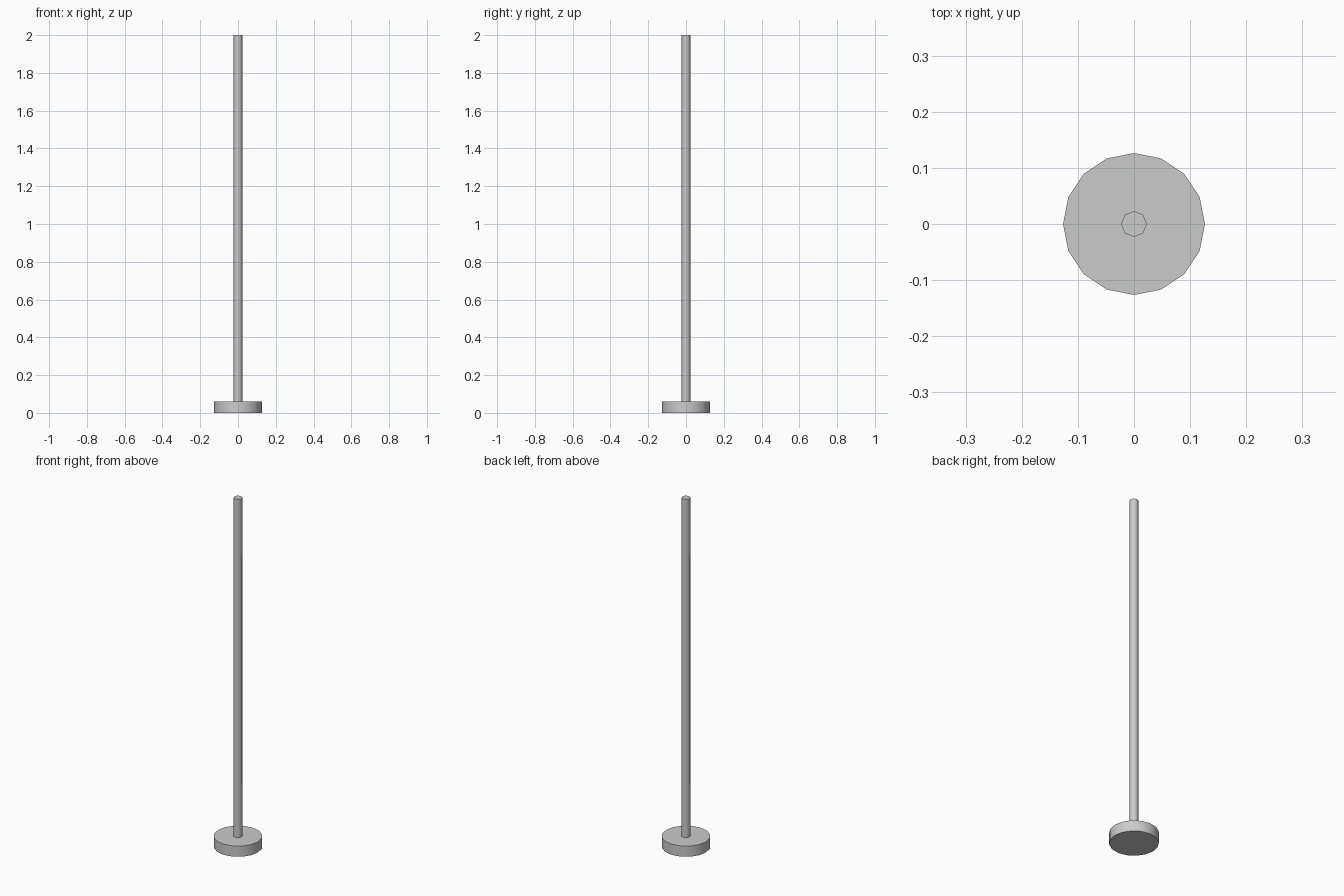
import bpy
import math

if "Cube" in bpy.data.objects:
    bpy.data.objects.remove(bpy.data.objects["Cube"])


def cylinder(name, sides, radius, z0, z1):
    bpy.ops.mesh.primitive_cylinder_add(
        vertices=sides, radius=radius, depth=z1 - z0,
        location=(0, 0, (z0 + z1) / 2))
    obj = bpy.context.object
    obj.name = name
    bpy.ops.object.shade_smooth_by_angle(angle=math.radians(50))
    return obj


BASE_TOP = 0.061

# Round weighted foot
cylinder("base", 16, 0.1265, 0.0, BASE_TOP)

# Tall thin post standing on the foot
cylinder("pole", 8, 0.023, BASE_TOP, 2.0)
